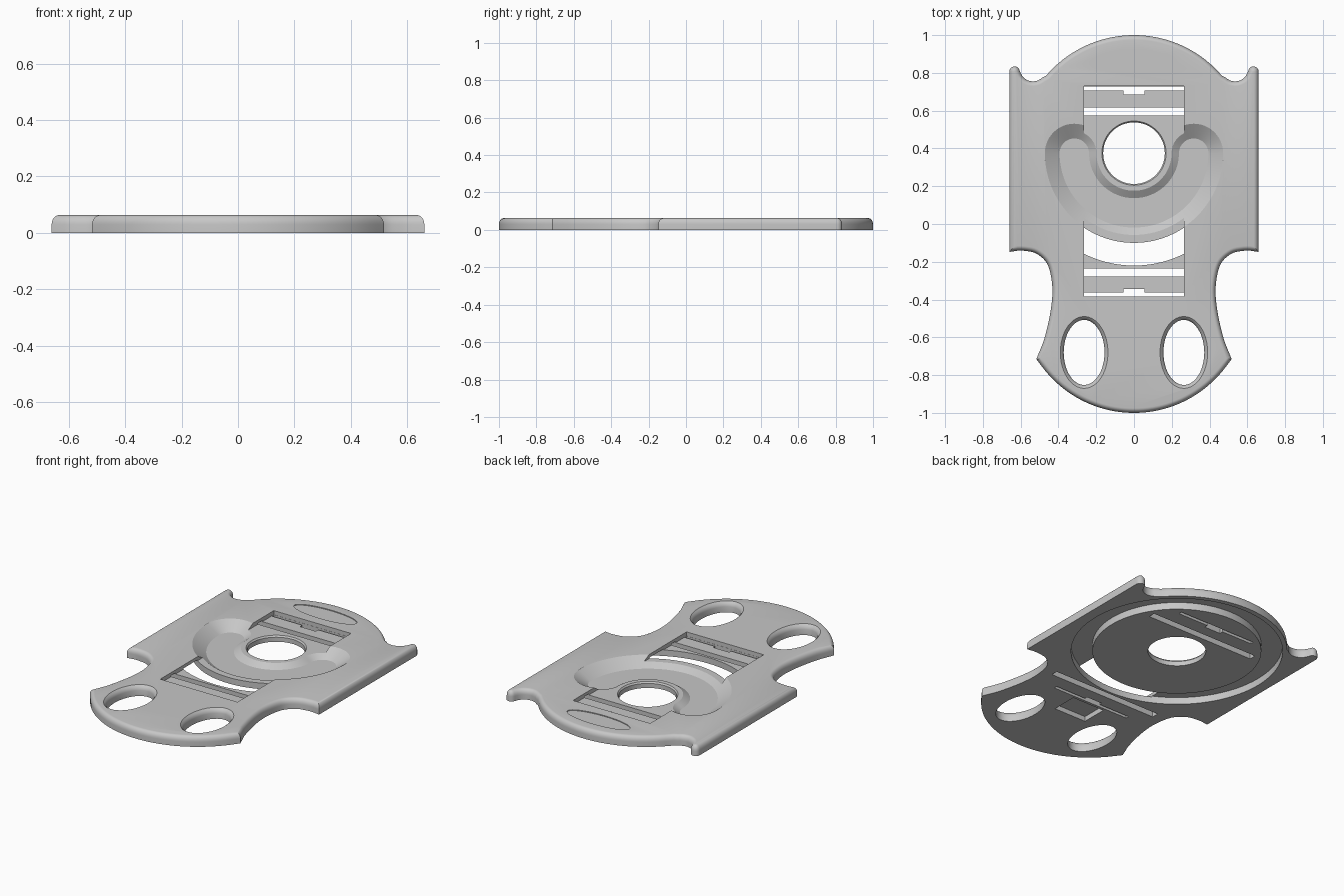
import bpy, bmesh
from math import sin, cos, radians, sqrt
from mathutils import Vector

if "Cube" in bpy.data.objects:
    bpy.data.objects.remove(bpy.data.objects["Cube"], do_unlink=True)

TOP = 0.063       # plate thickness
STRAP_Z = 0.0375  # floor of the strap channel
HUB_Y = 0.375     # centre of the round features

grey = bpy.data.materials.new("light_grey")
grey.use_nodes = True
grey.diffuse_color = (0.57, 0.57, 0.57, 1)
grey.node_tree.nodes["Principled BSDF"].inputs["Base Color"].default_value = (0.57, 0.57, 0.57, 1)


def arc(cx, cy, rx, ry, a0, a1, n):
    """Points along an elliptical arc, angles in degrees."""
    angles = [radians(a0 + (a1 - a0) * i / n) for i in range(n + 1)]
    return [(cx + rx * cos(a), cy + ry * sin(a)) for a in angles]


def ellipse(cx, cy, rx, ry, n=96):
    return arc(cx, cy, rx, ry, 0, 360, n)[:-1]


def spline(pts, n=4):
    """Smooth curve through the inner points; the end spans stay straight."""
    out = [pts[0]]
    for a, b, c, d in zip(pts, pts[1:], pts[2:], pts[3:]):
        for i in range(n):
            t = i / n
            out.append(tuple(0.5 * (2 * b[k] + (c[k] - a[k]) * t
                       + (2 * a[k] - 5 * b[k] + 4 * c[k] - d[k]) * t * t
                       + (3 * b[k] - a[k] - 3 * c[k] + d[k]) * t ** 3) for k in (0, 1)))
    return out + pts[-2:]


def inset(pts, d):
    """Move a clockwise outline inwards by d."""
    v = [Vector(p) for p in pts]
    out = []
    for i, p in enumerate(v):
        e1 = (p - v[i - 1]).normalized()
        e2 = (v[(i + 1) % len(v)] - p).normalized()
        n1, n2 = Vector((e1.y, -e1.x)), Vector((e2.y, -e2.x))
        out.append(tuple(p + (n1 + n2) * d / (1 + n1.dot(n2))))
    return out


def loft(name, rings):
    """Solid through matching outlines, given as (z, points) from low to high."""
    bm = bmesh.new()
    loops = [[bm.verts.new((x, y, z)) for x, y in pts] for z, pts in rings]
    n = len(loops[0])
    for lo, hi in zip(loops, loops[1:]):
        for i in range(n):
            j = (i + 1) % n
            bm.faces.new((lo[i], lo[j], hi[j], hi[i]))
    bm.faces.new(loops[0][::-1])
    bm.faces.new(loops[-1])
    if bm.calc_volume(signed=True) < 0:
        bmesh.ops.reverse_faces(bm, faces=bm.faces)
    mesh = bpy.data.meshes.new(name)
    bm.to_mesh(mesh)
    bm.free()
    mesh.materials.append(grey)
    ob = bpy.data.objects.new(name, mesh)
    bpy.context.collection.objects.link(ob)
    return ob


def prism(name, pts, z0, z1):
    return loft(name, [(z0, pts), (z1, pts)])


def box(name, x, y0, y1, z0, z1):
    return prism(name, [(-x, y0), (x, y0), (x, y1), (-x, y1)], z0, z1)


def combine(tool, operation='DIFFERENCE'):
    """Apply a boolean to the plate and discard the tool."""
    tool.hide_render = True
    mod = plate.modifiers.new(tool.name, 'BOOLEAN')
    mod.operation, mod.solver, mod.object = operation, 'EXACT', tool
    bpy.ops.object.select_all(action='DESELECT')
    bpy.context.view_layer.objects.active = plate
    plate.select_set(True)
    bpy.ops.object.modifier_apply(modifier=mod.name)
    bpy.data.objects.remove(tool, do_unlink=True)


# Plate outline, half of it, from the back tip round to the front tip
R = 0.612
half = [(0.465 * i / 16, 1 - R + sqrt(R * R - (0.465 * i / 16) ** 2)) for i in range(17)]
half += arc(0.535, 0.825, 0.07, 0.07, 225, 335, 10)
half += arc(0.6325, 0.807, 0.0275, 0.0275, 170, 0, 8)
half += spline([(0.66, -0.148), (0.615, -0.141), (0.57, -0.143), (0.52, -0.155),
                (0.47, -0.195), (0.445, -0.25), (0.432, -0.34), (0.437, -0.43),
                (0.455, -0.53), (0.482, -0.63), (0.517, -0.715)])
R = 0.607
half += [(0.517 * i / 20, R - 1 - sqrt(R * R - (0.517 * i / 20) ** 2)) for i in range(19, -1, -1)]
outline = half + [(-x, y) for x, y in reversed(half[1:-1])]

# Plate with a rounded upper edge
rounding = [(TOP - 0.033 * (1 - sin(radians(a))), inset(outline, 0.025 * (1 - cos(radians(a)))))
            for a in range(0, 91, 15)]
plate = loft("strap_plate", [(0, outline)] + rounding)

# Ring groove underneath, with the round hub left standing in it
combine(prism("groove", ellipse(0, HUB_Y, 0.595, 0.595), -0.05, 0.043))
combine(prism("hub", ellipse(0, HUB_Y, 0.475, 0.475), 0, 0.05), 'UNION')

# Strap channel along the top
combine(box("strap_channel", 0.265, -0.384, 0.73, STRAP_Z, 0.1))


# U-shaped trough with sloping sides
def u_shape(w, r=0.316):
    return (arc(0, HUB_Y, r + w, r + w, 180, 360, 48)
            + arc(r, HUB_Y, w, w, 0, 180, 24)[1:]
            + arc(0, HUB_Y, r - w, r - w, 360, 180, 48)[1:]
            + arc(-r, HUB_Y, w, w, 0, 180, 24)[1:-1])


combine(loft("trough", [(0.012, u_shape(0.078)), (TOP, u_shape(0.156)), (0.1, u_shape(0.156))]))

# Centre hole with a softened rim
combine(loft("centre_hole", [(z, ellipse(0, HUB_Y, r, r)) for z, r in
                             ((-0.05, 0.163), (0.028, 0.163), (STRAP_Z, 0.17), (0.1, 0.17))]))

# Oval holes, flared towards the top
for side in (-1, 1):
    combine(loft("oval_hole", [(z, ellipse(side * 0.264, -0.68, 0.108 + f, 0.172 + f))
                               for z, f in ((-0.05, 0), (0.035, 0), (0.045, 0.003),
                                            (0.055, 0.009), (TOP, 0.018), (0.1, 0.018))]))

# Pin slots cut from below, wider than the channel
for y0, y1 in ((0.575, 0.617), (-0.277, -0.235)):
    combine(box("pin_slot", 0.37, y0, y1, -0.05, 0.045))


# End slots, each with a small notch in the middle
def end_slot(outer, inner, notch):
    a, b = 0.264, 0.055
    return [(-a, outer), (a, outer), (a, inner), (b, inner),
            (b, notch), (-b, notch), (-b, inner), (-a, inner)]


for ys in ((0.729, 0.708, 0.685), (-0.383, -0.363, -0.345)):
    combine(prism("end_slot", end_slot(*ys), -0.05, 0.05))

# Latch pocket underneath and shallow oval badge recess on top
combine(box("latch_pocket", 0.11, -0.56, -0.4, -0.05, 0.03))
combine(prism("oval_recess", ellipse(0, 0.857, 0.212, 0.063), TOP - 0.005, 0.1))

bpy.ops.object.shade_smooth_by_angle(angle=radians(25))
